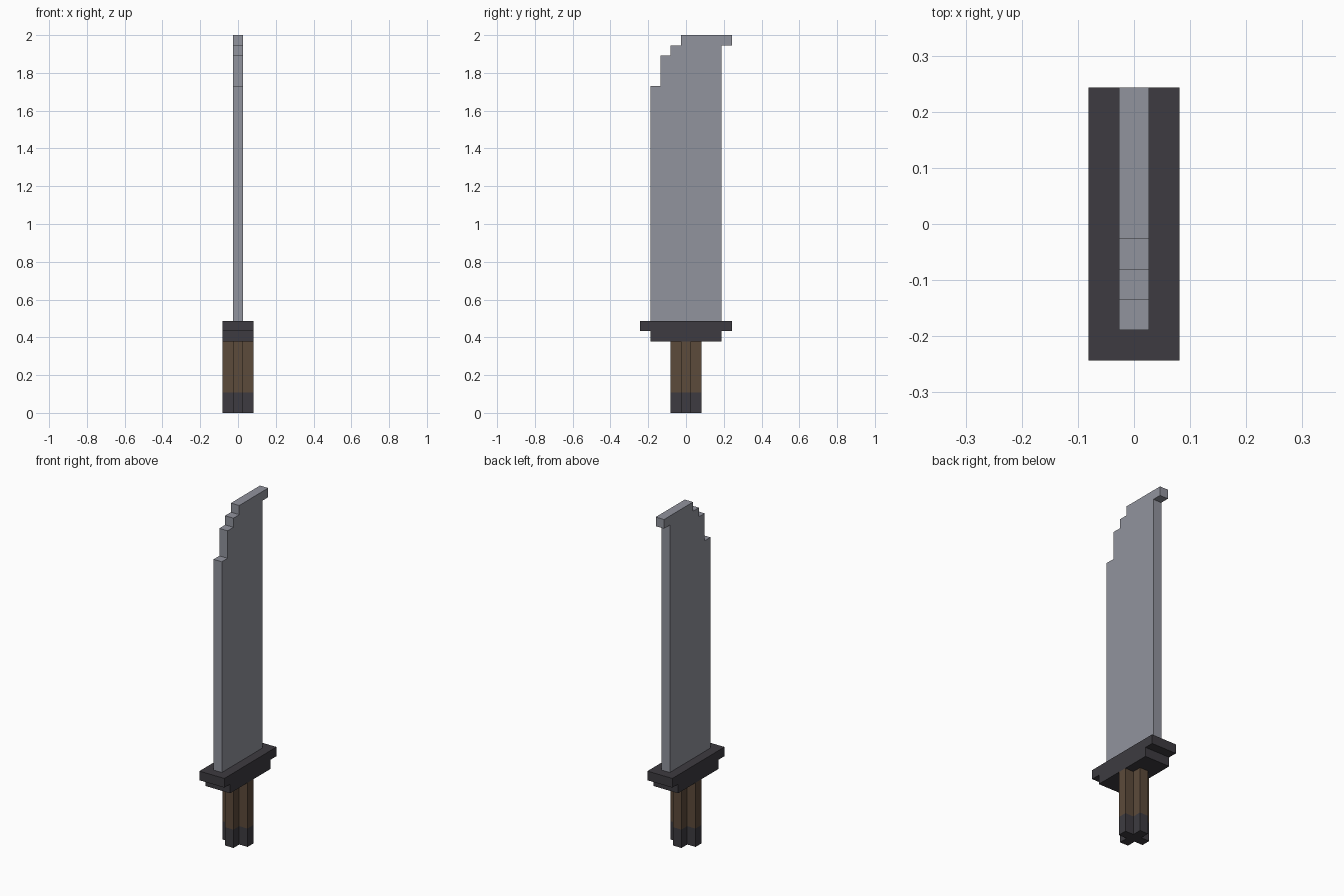
import bpy
import bmesh
from mathutils import Vector

U = 2 / 37  # one grid cell of the blocky design

cube = bpy.data.objects.get("Cube")
if cube:
    bpy.data.objects.remove(cube, do_unlink=True)


def material(name, rgb):
    mat = bpy.data.materials.new(name)
    mat.use_nodes = True
    color = (*rgb, 1)
    mat.diffuse_color = color
    mat.node_tree.nodes["Principled BSDF"].inputs["Base Color"].default_value = color
    return mat


def extrude_profile(name, points, direction, mat):
    """Extrude a flat outline, given in grid cells, into a solid part."""
    bm = bmesh.new()
    face = bm.faces.new([bm.verts.new(Vector(p) * U) for p in points])
    grown = bmesh.ops.extrude_face_region(bm, geom=[face])["geom"]
    verts = [v for v in grown if isinstance(v, bmesh.types.BMVert)]
    bmesh.ops.translate(bm, verts=verts, vec=Vector(direction) * U)
    bmesh.ops.recalc_face_normals(bm, faces=bm.faces)
    mesh = bpy.data.meshes.new(name)
    bm.to_mesh(mesh)
    bm.free()
    mesh.materials.append(mat)
    obj = bpy.data.objects.new(name, mesh)
    bpy.context.collection.objects.link(obj)
    return obj


def side_part(name, outline, width, mat):
    points = [(-width / 2, y, z) for y, z in outline]
    return extrude_profile(name, points, (width, 0, 0), mat)


def cross_part(name, bottom, top, mat):
    quarter = [(1.5, -.5), (1.5, .5), (.5, .5)]
    outline = []
    for _ in range(4):
        outline += quarter
        quarter = [(-y, x) for x, y in quarter]
    points = [(x, y, bottom) for x, y in outline]
    return extrude_profile(name, points, (0, 0, top - bottom), mat)


steel = material("steel grey", (0.285, 0.293, 0.340))
dark = material("dark metal", (0.047, 0.044, 0.052))
wood = material("brown wood", (0.107, 0.069, 0.043))

# Plus-shaped pommel and grip
cross_part("pommel", 0, 2, dark)
cross_part("grip", 2, 7, wood)

# Stepped guard, wider on top
side_part("guard", [(-3.5, 7), (3.5, 7), (3.5, 8), (4.5, 8), (4.5, 9),
                    (-4.5, 9), (-4.5, 8), (-3.5, 8)], 3, dark)

# Blade with a stepped tip and a hook at the back
side_part("blade", [(-3.5, 9), (3.5, 9), (3.5, 36), (4.5, 36), (4.5, 37),
                    (-.5, 37), (-.5, 36), (-1.5, 36), (-1.5, 35),
                    (-2.5, 35), (-2.5, 32), (-3.5, 32)], 1, steel)
